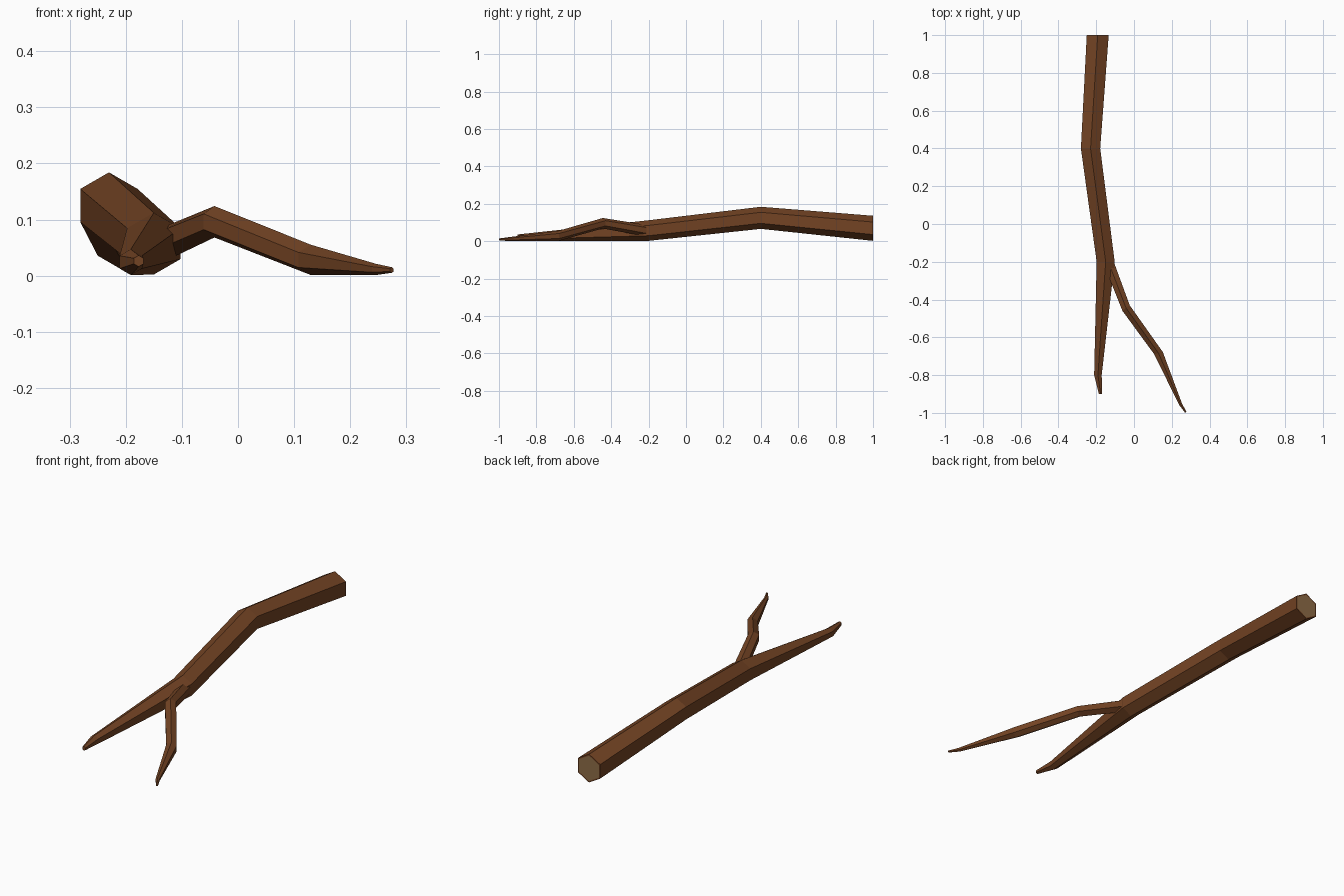
import bpy, bmesh
from math import sin, cos, radians
from mathutils import Vector

cube = bpy.data.objects.get("Cube")
if cube:
    bpy.data.objects.remove(cube, do_unlink=True)

SIDES = 6


def make_material(name, rgb):
    mat = bpy.data.materials.new(name)
    mat.use_nodes = True
    mat.diffuse_color = (*rgb, 1)
    mat.node_tree.nodes["Principled BSDF"].inputs["Base Color"].default_value = (*rgb, 1)
    return mat


bark = make_material("bark brown", (0.17, 0.056, 0.017))
wood = make_material("cut wood tan", (0.27, 0.15, 0.063))


def limb(name, rings, cut_rim=0):
    """Loft upright hexagons along rings of (x, y, z, radius, yaw)."""
    bm = bmesh.new()
    loops = []
    for x, y, z, r, yaw in rings:
        across = Vector((cos(radians(yaw)), sin(radians(yaw)), 0))
        loop = []
        for i in range(SIDES):
            a = radians(360 * i / SIDES)
            loop.append(bm.verts.new(Vector((x, y, z + r * cos(a))) + across * r * sin(a)))
        loops.append(loop)
    for a, b in zip(loops, loops[1:]):
        for i in range(SIDES):
            j = (i + 1) % SIDES
            bm.faces.new((a[i], a[j], b[j], b[i]))
    start = bm.faces.new(loops[0])
    bm.faces.new(loops[-1])
    bmesh.ops.recalc_face_normals(bm, faces=bm.faces[:])
    # Sawn end: bark rim around the bare wood
    if cut_rim:
        bmesh.ops.inset_region(bm, faces=[start], thickness=cut_rim)
        start.material_index = 1
    mesh = bpy.data.meshes.new(name)
    bm.to_mesh(mesh)
    bm.free()
    mesh.materials.append(bark)
    mesh.materials.append(wood)
    obj = bpy.data.objects.new(name, mesh)
    bpy.context.collection.objects.link(obj)
    return obj


# Main stick, from the sawn end to the tip
limb("main_stick", [
    (-0.192, 1.0, 0.069, 0.067, 0),
    (-0.23, 0.4, 0.125, 0.059, 0),
    (-0.15, -0.2, 0.057, 0.055, 0),
    (-0.191, -0.8, 0.024, 0.023, 0),
    (-0.177, -0.9, 0.026, 0.010, 0),
], cut_rim=0.007)

# Side twig, growing out of the stick
limb("side_twig", [
    (-0.132, -0.21, 0.056, 0.031, 15),
    (-0.042, -0.445, 0.096, 0.028, 38),
    (0.13, -0.684, 0.028, 0.027, 15),
    (0.246, -0.953, 0.011, 0.010, 35),
    (0.274, -0.997, 0.010, 0.005, 35),
])
